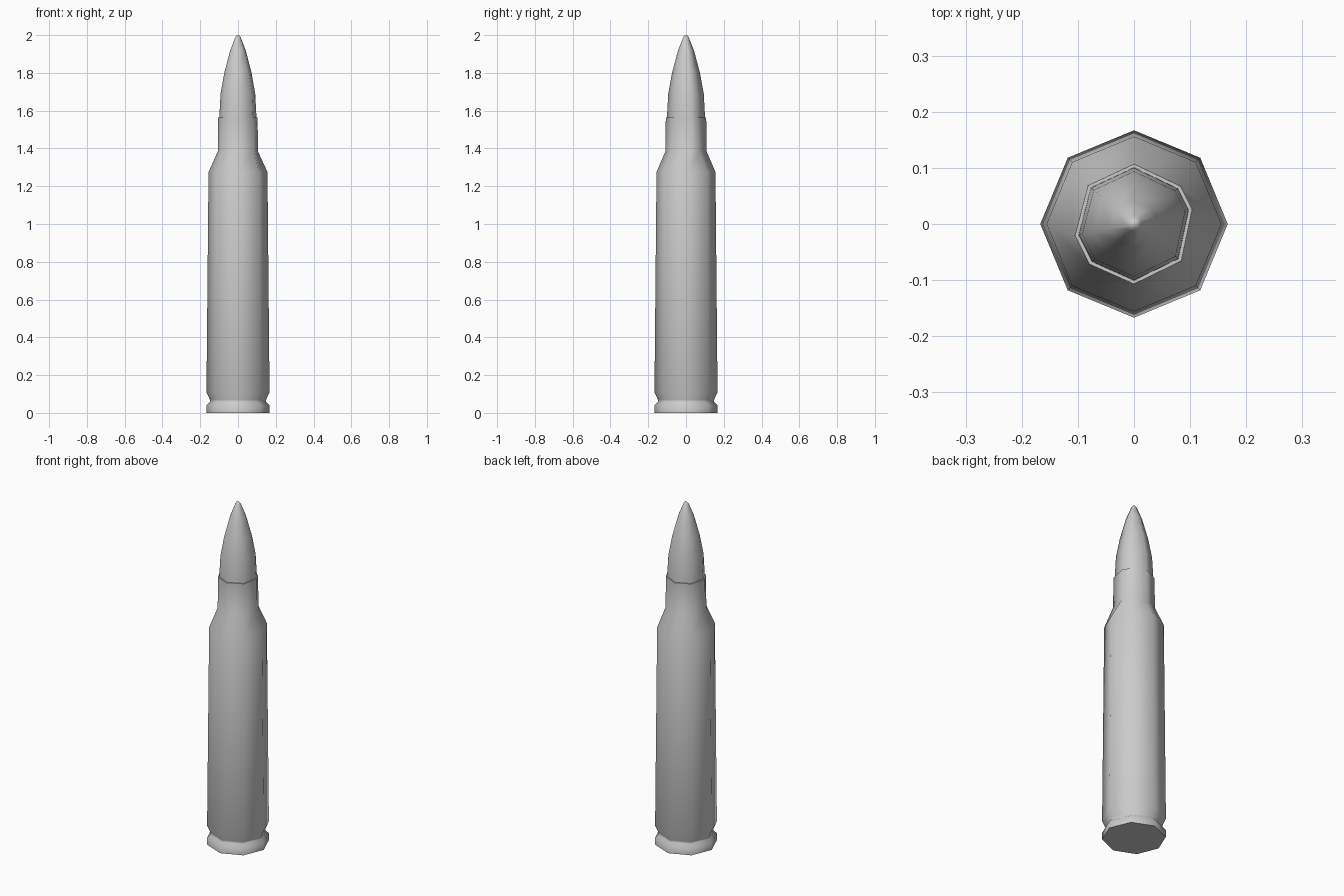
import bpy, bmesh
from math import cos, sin, radians

if "Cube" in bpy.data.objects:
    bpy.data.objects.remove(bpy.data.objects["Cube"])

EVEN = [i * 45 for i in range(8)]
# slightly skewed octagon used by the neck and the bullet
SKEW = [14, 39, 90, 140, 191, 222, 270, 322]


def lathe(name, rings, smooth_angle):
    """Stack eight-sided rings given as (radius, z, angles), capped at both ends."""
    bm = bmesh.new()
    loops = [[bm.verts.new((r * cos(radians(a)), r * sin(radians(a)), z)) for a in angles]
             for r, z, angles in rings]
    for low, high in zip(loops, loops[1:]):
        for i in range(8):
            j = (i + 1) % 8
            bm.faces.new((low[i], low[j], high[j], high[i]))
    bm.faces.new(loops[0][::-1])
    bm.faces.new(loops[-1])
    bmesh.ops.recalc_face_normals(bm, faces=bm.faces)
    mesh = bpy.data.meshes.new(name)
    bm.to_mesh(mesh)
    bm.free()
    obj = bpy.data.objects.new(name, mesh)
    bpy.context.collection.objects.link(obj)
    bpy.ops.object.select_all(action='DESELECT')
    obj.select_set(True)
    bpy.context.view_layer.objects.active = obj
    bpy.ops.object.shade_smooth_by_angle(angle=radians(smooth_angle))
    return obj


# casing: rim, extractor groove, tapered body, shoulder, neck
body = [(0.167, 0.0), (0.167, 0.04), (0.149, 0.058), (0.149, 0.07),
        (0.167, 0.11), (0.156, 1.275)]
neck = [(0.109, 1.385), (0.107, 1.565)]
lathe("casing", [(r, z, EVEN) for r, z in body] + [(r, z, SKEW) for r, z in neck], 60)

# bullet: curved tip seated in the neck
tip = [(0.101, 1.55), (0.100, 1.58), (0.094, 1.69), (0.074, 1.80),
       (0.042, 1.92), (0.014, 1.99), (0.006, 2.0)]
lathe("bullet", [(r, z, SKEW) for r, z in tip], 60)
